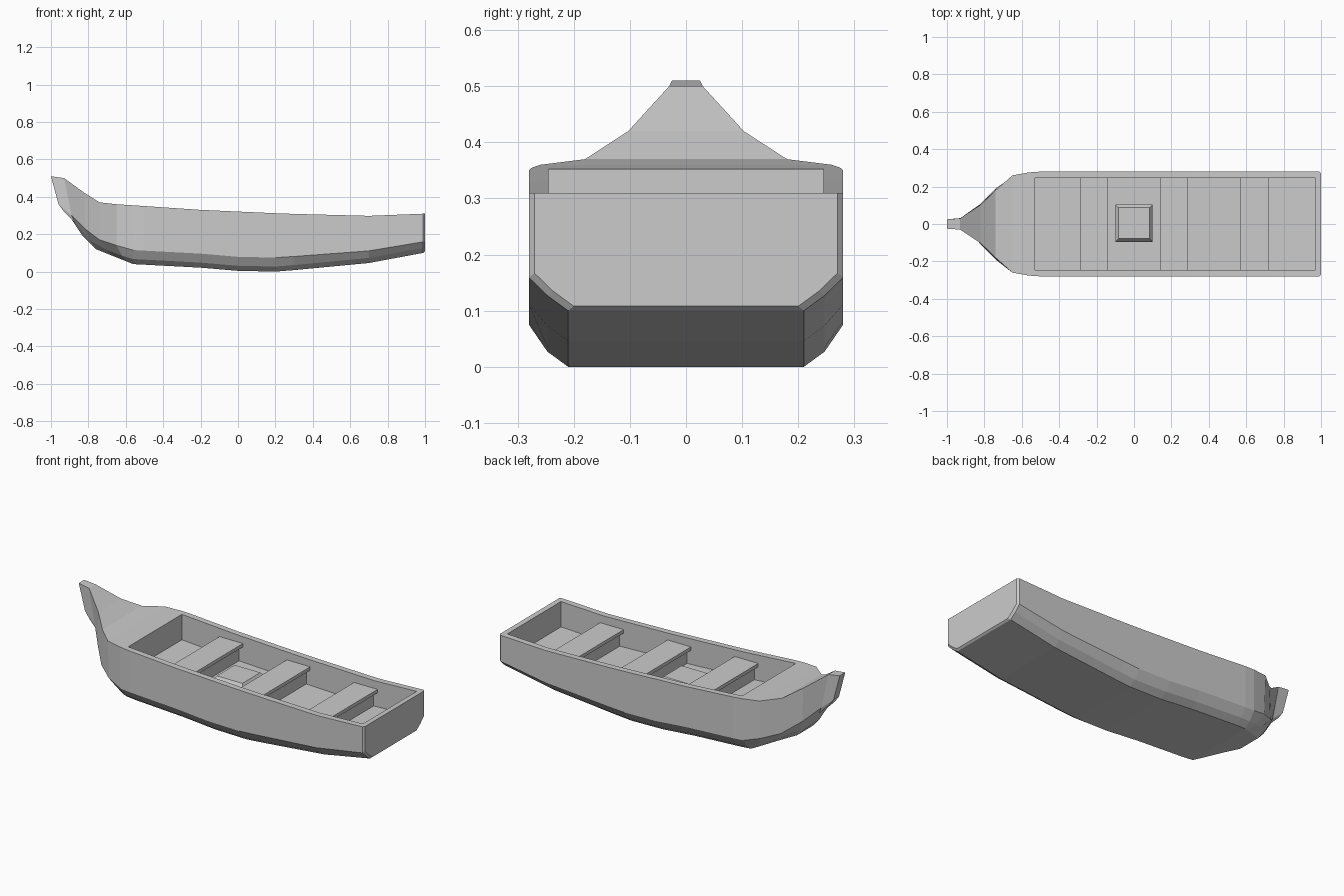
import bpy, bmesh

if "Cube" in bpy.data.objects:
    bpy.data.objects.remove(bpy.data.objects["Cube"])

# Sheer line (x, z) along the cockpit
SHEER = [(-0.57, 0.355), (-0.2, 0.33), (0.2, 0.312), (0.65, 0.296), (1.0, 0.31)]


def sheer(x):
    for (xa, za), (xb, zb) in zip(SHEER, SHEER[1:]):
        if x <= xb:
            break
    return za + (zb - za) * (x - xa) / (xb - xa)


def loft(name, loops):
    """Skin matching closed loops of points and cap both ends."""
    bm = bmesh.new()
    rings = [[bm.verts.new(p) for p in loop] for loop in loops]
    n = len(rings[0])
    for a, b in zip(rings, rings[1:]):
        for i in range(n):
            j = (i + 1) % n
            bm.faces.new((a[i], a[j], b[j], b[i]))
    bm.faces.new(rings[0])
    bm.faces.new(rings[-1])
    bmesh.ops.recalc_face_normals(bm, faces=bm.faces)
    mesh = bpy.data.meshes.new(name)
    bm.to_mesh(mesh)
    bm.free()
    obj = bpy.data.objects.new(name, mesh)
    bpy.context.collection.objects.link(obj)
    return obj


def mirrored(half):
    """Close a half section (x, y, z) across the centre line."""
    return half + [(x, -y, z) for x, y, z in reversed(half)]


def body_section(x, keel, w=0.28):
    d = w - 0.28
    return [(x, w, sheer(x)), (x, w, keel + 0.075 - 0.02 * max(0, x - 0.2)),
            (x, 0.247 + d, keel + 0.027), (x, 0.21 + d, keel)]


def box(name, x0, x1, half_y, z0, z1):
    return loft(name, [[(x, -half_y, z0), (x, half_y, z0), (x, half_y, z1), (x, -half_y, z1)]
                       for x in (x0, x1)])


# Hull: raked bow sections, then upright body sections
bow = [
    [(-1.0, .025, .51), (-.96, .025, .36), (-.93, .025, .32), (-.89, .02, .28)],
    [(-.93, .03, .50), (-.89, .035, .30), (-.87, .03, .26), (-.83, .03, .19)],
    [(-.82, .103, .42), (-.82, .108, .23), (-.79, .09, .165), (-.76, .07, .12)],
    [(-.74, .18, .37), (-.74, .19, .17), (-.70, .16, .115), (-.68, .12, .088)],
    [(-.65, .26, .36), (-.65, .25, .14), (-.62, .22, .085), (-.60, .18, .056)],
]
body = [(-.56, .04, .276), (-.5, .037, .28), (-.2, .021, .28), (0, .004, .28), (.2, 0, .28),
        (.3, .008, .28), (.7, .046, .28), (.99, .1, .28), (1.0, .108, .27)]
hull = loft("hull", [mirrored(s) for s in bow] +
            [mirrored(body_section(x, k, w)) for x, k, w in body])

# Cockpit: open well whose floor follows the sheer
cutter = loft("cockpit_cutter", [
    [(x, -.245, sheer(x) - .147), (x, .245, sheer(x) - .147), (x, .245, .6), (x, -.245, .6)]
    for x in (-.53, -.2, .2, .65, .97)])
cutter.hide_render = True
cut = hull.modifiers.new("cockpit", 'BOOLEAN')
cut.operation, cut.solver, cut.object = 'DIFFERENCE', 'EXACT', cutter
bpy.context.view_layer.objects.active = hull
bpy.ops.object.modifier_apply(modifier=cut.name)
bpy.data.objects.remove(cutter)

# Bench seats: plank on a narrower support
for i, x in enumerate((-.215, .215, .645), 1):
    top = sheer(x) - .043
    box(f"seat_plank_{i}", x - .075, x + .075, .247, top - .02, top)
    box(f"seat_support_{i}", x - .05, x + .05, .247, sheer(x) - .17, top - .015)

# Floor hatch with a bevelled lid
loft("floor_hatch", [[(-r, .005 - r, z), (r, .005 - r, z), (r, .005 + r, z), (-r, .005 + r, z)]
                     for r, z in ((.1, .15), (.1, .215), (.082, .24))])
